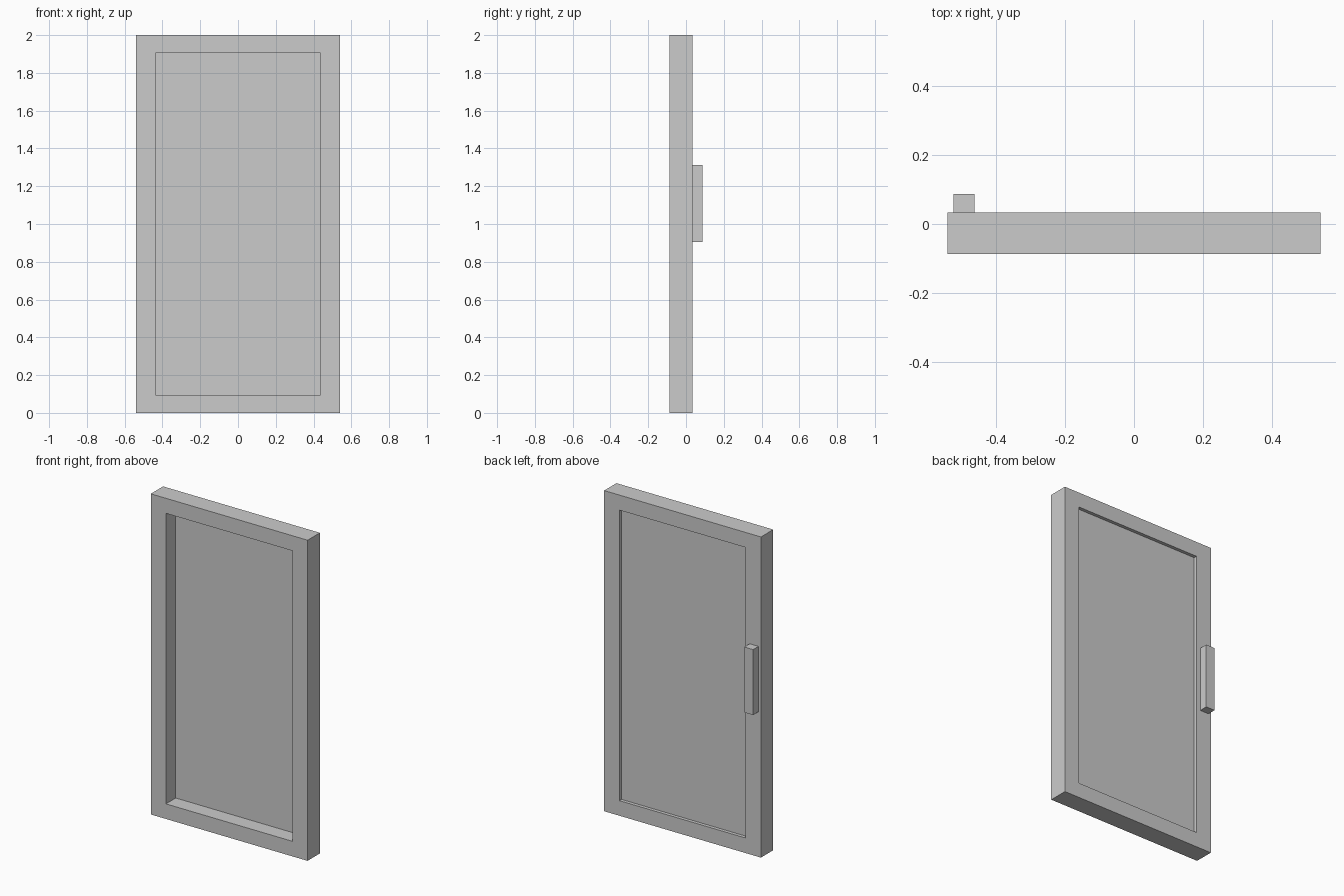
import bpy, bmesh

if "Cube" in bpy.data.objects:
    bpy.data.objects.remove(bpy.data.objects["Cube"])

HALF_W, HEIGHT = 0.541, 2.0
OPEN_HALF_W, RAIL = 0.436, 0.094
FRONT, BACK = -0.087, 0.034


def new_object(name, bm):
    bmesh.ops.recalc_face_normals(bm, faces=bm.faces)
    mesh = bpy.data.meshes.new(name)
    bm.to_mesh(mesh)
    bm.free()
    obj = bpy.data.objects.new(name, mesh)
    bpy.context.collection.objects.link(obj)
    return obj


def box(name, x, y, z):
    bm = bmesh.new()
    bmesh.ops.create_cube(bm, size=1)
    for v in bm.verts:
        v.co = [r[0] if c < 0 else r[1] for c, r in zip(v.co, (x, y, z))]
    return new_object(name, bm)


# Door frame: rectangular ring extruded through its depth
def rectangle(bm, half_w, z0, z1):
    pts = ((-half_w, z0), (half_w, z0), (half_w, z1), (-half_w, z1))
    return [bm.verts.new((x, FRONT, z)) for x, z in pts]


bm = bmesh.new()
outer = rectangle(bm, HALF_W, 0, HEIGHT)
inner = rectangle(bm, OPEN_HALF_W, RAIL, HEIGHT - RAIL)
ring = []
for i in range(4):
    j = (i + 1) % 4
    ring.append(bm.faces.new((outer[i], outer[j], inner[j], inner[i])))
ext = bmesh.ops.extrude_face_region(bm, geom=ring, use_keep_orig=True)
moved = [g for g in ext["geom"] if isinstance(g, bmesh.types.BMVert)]
bmesh.ops.translate(bm, verts=moved, vec=(0, BACK - FRONT, 0))
new_object("door_frame", bm)

# Thin panel, set deep from the front and shallow from the back
box("door_panel", (-OPEN_HALF_W, OPEN_HALF_W), (0.009, 0.013),
    (RAIL, HEIGHT - RAIL))

# Handle block on the back of the frame
box("handle", (-0.524, -0.463), (BACK, 0.087), (0.905, 1.313))
